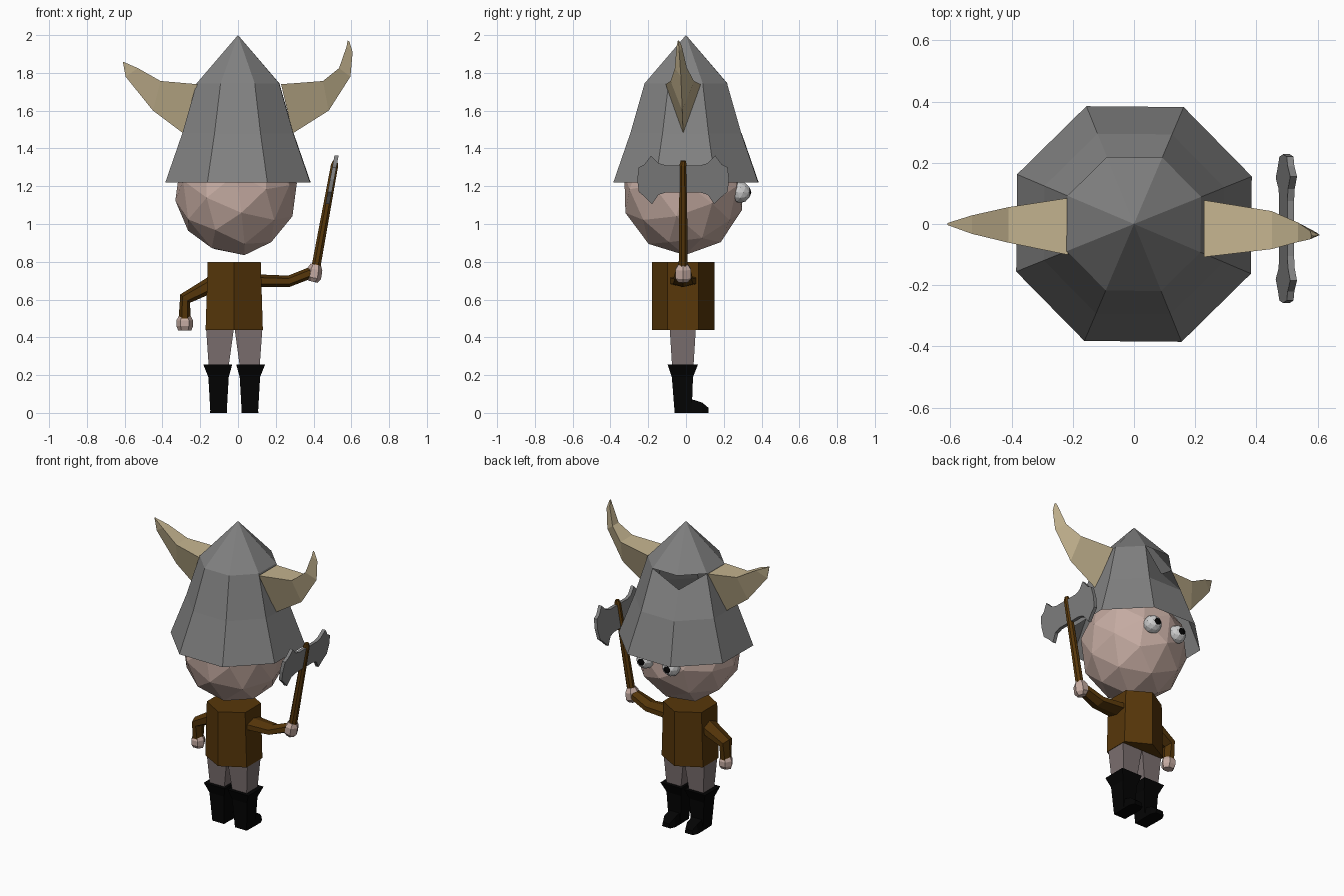
import bpy, bmesh, math
from mathutils import Vector, Euler

if "Cube" in bpy.data.objects:
    bpy.data.objects.remove(bpy.data.objects["Cube"])


def material(name, color):
    m = bpy.data.materials.new(name)
    m.diffuse_color = (*color, 1)
    m.use_nodes = True
    m.node_tree.nodes["Principled BSDF"].inputs["Base Color"].default_value = m.diffuse_color
    return m


STEEL = material("steel", (0.22, 0.22, 0.22))
HORN = material("horn", (0.56, 0.46, 0.28))
SKIN = material("skin", (0.56, 0.41, 0.36))
CLOTH = material("brown_cloth", (0.095, 0.038, 0.003))
TROUSER = material("trousers", (0.20, 0.16, 0.16))
BLACK = material("black_leather", (0.001, 0.001, 0.001))
WHITE = material("eye_white", (0.7, 0.7, 0.7))


def finish(bm, name, mat):
    bmesh.ops.recalc_face_normals(bm, faces=bm.faces)
    me = bpy.data.meshes.new(name)
    bm.to_mesh(me)
    bm.free()
    me.materials.append(mat)
    ob = bpy.data.objects.new(name, me)
    bpy.context.collection.objects.link(ob)
    return ob


def loft(name, rings, mat, cap_start=True, cap_end=True):
    """Skin a list of closed rings with equal point counts."""
    bm = bmesh.new()
    vs = [[bm.verts.new(p) for p in r] for r in rings]
    n = len(vs[0])
    for a, b in zip(vs, vs[1:]):
        for i in range(n):
            j = (i + 1) % n
            bm.faces.new((a[i], a[j], b[j], b[i]))
    if cap_start:
        bm.faces.new(vs[0])
    if cap_end:
        bm.faces.new(vs[-1])
    return finish(bm, name, mat)


def ring(cx, cy, z, rx, ry, n, phase=0.0):
    angles = [math.radians(phase) + math.tau * i / n for i in range(n)]
    return [Vector((cx + rx * math.cos(a), cy + ry * math.sin(a), z)) for a in angles]


def box_ring(cx, cy, z, hx, hy):
    return ring(cx, cy, z, hx * math.sqrt(2), hy * math.sqrt(2), 4, 45)


def limb(name, stations, mat, sides=6, y=-0.015):
    """Tube along an xz path; stations are (x, z, half width in y, half thickness)."""
    pts = [Vector((s[0], y, s[1])) for s in stations]
    rings = []
    for i, (p, s) in enumerate(zip(pts, stations)):
        t = (pts[min(i + 1, len(pts) - 1)] - pts[max(i - 1, 0)]).normalized()
        nrm = Vector((-t.z, 0, t.x))
        r = []
        for k in range(sides):
            a = math.tau * (k + 0.5) / sides
            r.append(p + Vector((0, s[2] * math.cos(a), 0)) + nrm * s[3] * math.sin(a))
        rings.append(r)
    return loft(name, rings, mat)


def ico(name, center, radius, mat, sub, rot=(0, 0, 0), stretch=1.0):
    bm = bmesh.new()
    bmesh.ops.create_icosphere(bm, subdivisions=sub, radius=radius)
    bmesh.ops.rotate(bm, verts=bm.verts, cent=(0, 0, 0), matrix=Euler(rot).to_matrix())
    bmesh.ops.scale(bm, verts=bm.verts, vec=(1, 1, stretch))
    bmesh.ops.translate(bm, verts=bm.verts, vec=center)
    return finish(bm, name, mat)


# Helmet: open octagonal wall with one dent at the back, and a pointed crown
wall = [ring(0, 0, z, r, r, 8, 22.0) for z, r in ((1.22, 0.415), (1.48, 0.318), (1.745, 0.236))]
crown = [p.copy() for p in wall[2]]
wall[2][2] = Vector((-0.07, 0.175, 1.63))
loft("helmet_wall", wall, STEEL, False, False)
bm = bmesh.new()
rim = [bm.verts.new(p) for p in crown]
tip = bm.verts.new((0, 0, 2))
for i in range(8):
    bm.faces.new((rim[i], rim[(i + 1) % 8], tip))
finish(bm, "helmet_crown", STEEL)


# Horns: flat-topped triangular section; (top x, top z, bottom x, bottom z, y, half width)
def horn(name, stations):
    loft(name, [[(tx, y - w, tz), (tx, y + w, tz), (bx, y, bz)]
                for tx, tz, bx, bz, y, w in stations], HORN)


horn("right_horn", [(0.228, 1.74, 0.29, 1.48, -0.015, 0.093),
                    (0.45, 1.757, 0.48, 1.60, -0.02, 0.062),
                    (0.535, 1.825, 0.595, 1.78, -0.027, 0.032),
                    (0.575, 1.94, 0.607, 1.91, -0.036, 0.014),
                    (0.58, 1.972, 0.59, 1.965, -0.04, 0.003)])
horn("left_horn", [(-0.215, 1.74, -0.29, 1.48, -0.008, 0.093),
                   (-0.41, 1.757, -0.45, 1.60, -0.003, 0.058),
                   (-0.53, 1.825, -0.595, 1.78, -0.002, 0.03),
                   (-0.61, 1.86, -0.607, 1.845, 0.0, 0.003)])

# Head and eyes (the face looks towards +y)
ico("head", (-0.01, -0.015, 1.17), 0.325, SKIN, 2, (0.35, 0.3, 0.2), 1.04)
for side, x in (("left", -0.095), ("right", 0.095)):
    ico(side + "_eye", (x, 0.287, 1.168), 0.057, WHITE, 2)
    ico(side + "_pupil", (x, 0.308, 1.168), 0.038, BLACK, 2)

# Tunic: hexagonal prism
loft("tunic", [ring(-0.02, -0.015, 0.44, 0.175, 0.165, 6, 30),
               ring(-0.02, -0.015, 0.80, 0.162, 0.165, 6, 30)], CLOTH)

# Sleeves and hands
limb("right_sleeve", [(0.06, 0.70, 0.085, 0.035), (0.27, 0.697, 0.06, 0.03),
                      (0.385, 0.742, 0.045, 0.03)], CLOTH)
limb("left_sleeve", [(-0.12, 0.69, 0.075, 0.045), (-0.28, 0.605, 0.055, 0.034),
                     (-0.282, 0.50, 0.04, 0.032)], CLOTH)
limb("right_hand", [(0.395, 0.695, 0.03, 0.026), (0.40, 0.715, 0.048, 0.04),
                    (0.407, 0.76, 0.048, 0.04), (0.412, 0.785, 0.03, 0.028)], SKIN)
limb("left_hand", [(-0.282, 0.515, 0.032, 0.03), (-0.282, 0.49, 0.046, 0.044),
                   (-0.282, 0.46, 0.046, 0.044), (-0.282, 0.437, 0.03, 0.035)], SKIN)

# Square-section legs and boots, mirrored about the body's middle
for side, s in (("left", -1), ("right", 1)):
    x = -0.02 + 0.083 * s
    loft(side + "_leg", [box_ring(x - 0.008 * s, -0.017, 0.46, 0.075, 0.07),
                         box_ring(x, -0.017, 0.22, 0.05, 0.055)], TROUSER)
    loft(side + "_boot_shaft", [box_ring(x, -0.015, 0.0, 0.043, 0.045),
                                box_ring(x, -0.019, 0.19, 0.054, 0.056),
                                box_ring(x + 0.004 * s, -0.017, 0.255, 0.076, 0.08)], BLACK)
    loft(side + "_boot_foot", [[(x - w, y, 0), (x + w, y, 0), (x + w * 0.8, y, h), (x - w * 0.8, y, h)]
                               for y, w, h in ((-0.055, 0.042, 0.08), (0.03, 0.045, 0.072),
                                               (0.085, 0.045, 0.055), (0.118, 0.03, 0.028))], BLACK)

# Axe: tapered handle and a thin double blade
limb("axe_handle", [(0.403, 0.72, 0.026, 0.026), (0.511, 1.31, 0.021, 0.021),
                    (0.515, 1.335, 0.014, 0.013)], CLOTH, 8)
half = [(0.09, 1.31), (0.13, 1.322), (0.17, 1.362), (0.205, 1.315), (0.235, 1.30),
        (0.243, 1.235), (0.235, 1.17), (0.205, 1.145), (0.165, 1.105), (0.13, 1.155), (0.09, 1.167)]
outline = half + [(-y, z) for y, z in reversed(half)]
loft("axe_blade", [[(0.498 + (z - 1.235) * 0.185 + d, -0.015 + y, z) for y, z in outline]
                   for d in (-0.011, 0.011)], STEEL)
